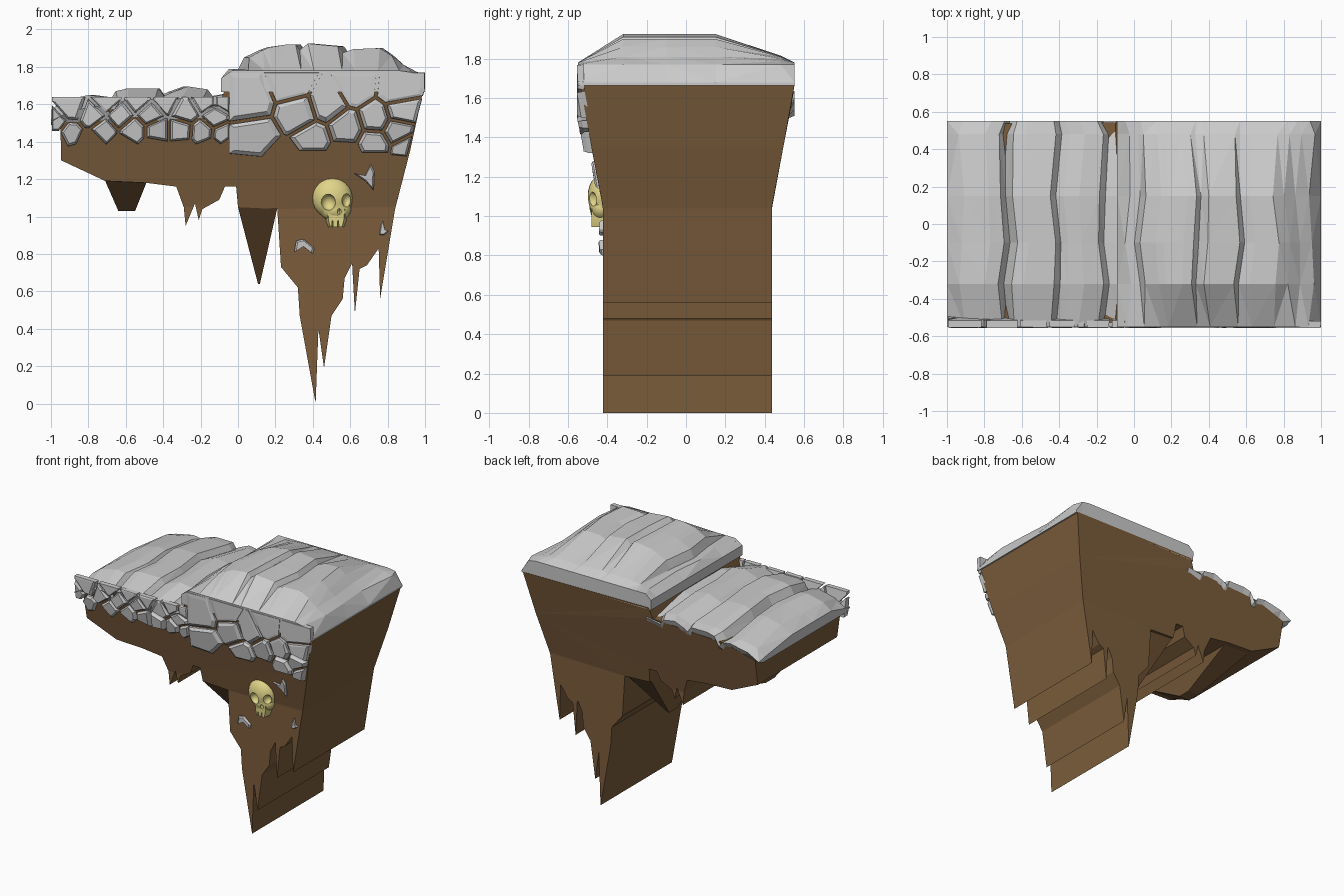
import bpy, bmesh, math, random
from mathutils import Vector

if "Cube" in bpy.data.objects:
    bpy.data.objects.remove(bpy.data.objects["Cube"])

random.seed(4)

def material(name, rgb):
    m = bpy.data.materials.new(name)
    m.diffuse_color = (*rgb, 1)
    m.use_nodes = True
    m.node_tree.nodes["Principled BSDF"].inputs["Base Color"].default_value = m.diffuse_color
    return m

EARTH = material("earth", (0.2, 0.11, 0.045))
BONE = material("bone", (0.75, 0.66, 0.25))

def finish(bm, name, mat=None):
    bmesh.ops.recalc_face_normals(bm, faces=bm.faces)
    me = bpy.data.meshes.new(name)
    bm.to_mesh(me)
    bm.free()
    ob = bpy.data.objects.new(name, me)
    bpy.context.collection.objects.link(ob)
    if mat:
        me.materials.append(mat)
    return ob

def loft(bm, rings):
    """Skin closed rings of points and cap both ends."""
    vs = [[bm.verts.new(p) for p in r] for r in rings]
    n = len(vs[0])
    for a, b in zip(vs, vs[1:]):
        for i in range(n):
            j = (i + 1) % n
            bm.faces.new((a[i], a[j], b[j], b[i]))
    bm.faces.new(vs[0])
    bm.faces.new(vs[-1])

def half_depth(z):
    return 0.43 + 0.115 * min(max((z - 1.05) / 0.6, 0), 1)

def front_y(z):
    return 0.007 - half_depth(z)

# Earth body: jagged front outline run through the depth, flaring towards the top
outline = [(0.99, 1.67), (0.92, 1.35), (0.84, 1.04), (0.82, 0.92), (0.76, 0.56), (0.752, 0.83),
           (0.69, 0.74), (0.65, 0.72), (0.625, 0.48), (0.61, 0.75), (0.57, 0.67), (0.56, 0.56),
           (0.50, 0.47), (0.46, 0.19), (0.43, 0.40), (0.415, 0.0), (0.33, 0.47), (0.32, 0.62),
           (0.23, 0.73), (0.21, 1.04), (0, 1.05), (-0.01, 1.16), (-0.07, 1.16), (-0.10, 1.09),
           (-0.19, 1.04), (-0.21, 0.98), (-0.23, 1.07), (-0.28, 0.95), (-0.29, 1.05),
           (-0.33, 1.16), (-0.49, 1.18), (-0.71, 1.19), (-0.945, 1.30), (-0.95, 1.5),
           (-0.7, 1.57), (-0.1, 1.6), (-0.07, 1.68)]
bm = bmesh.new()
loft(bm, [[(x, y, z) for x, z in outline] for y in (-1, 1)])
for cut in (1.05, 1.35):
    bmesh.ops.bisect_plane(bm, geom=bm.verts[:] + bm.edges[:] + bm.faces[:],
                           plane_co=(0, 0, cut + 0.003), plane_no=(0, 0, 1))
for v in bm.verts:
    v.co.y = 0.007 + v.co.y * half_depth(v.co.z)
bmesh.ops.triangulate(bm, faces=[f for f in bm.faces if len(f.verts) > 4])
finish(bm, "earth_body", EARTH)

# Hanging earth lumps whose tips sit back from the front
def hanging_lump(name, base, tip, y_tip):
    bm = bmesh.new()
    ring = [(x, y, z) for (x, z), y in zip((base[0], base[1], base[1], base[0]),
                                           (-0.42, -0.42, 0.42, 0.42))]
    top = [(x, y, z + 0.06) for x, y, z in ring]
    end = [(x, y, z) for (x, z), y in zip((tip[0], tip[1], tip[1], tip[0]),
                                          (y_tip - .05, y_tip - .05, y_tip + .05, y_tip + .05))]
    loft(bm, [top, ring, end])
    finish(bm, name, EARTH)

hanging_lump("left_lump", [(-0.71, 1.19), (-0.49, 1.18)], [(-0.64, 1.03), (-0.55, 1.03)], -0.1)
hanging_lump("middle_spike", [(0.0, 1.05), (0.21, 1.045)], [(0.107, 0.64), (0.117, 0.64)], 0.0)

# Paving slabs: cross-sections lofted along x, with ridges, grooves and sloped shoulders
COLS = [(-0.55, 0), (-0.32, 1), (-0.1, 1), (0.15, 1), (0.48, 0.25), (0.552, 0)]

def slab(name, stations, edge, bottom, inset):
    bm = bmesh.new()
    rings = []
    last = len(stations) - 1
    for i, (x, z) in enumerate(stations):
        e = min(edge(x, z), z)
        ring = []
        for k, (y, f) in enumerate(COLS):
            wob = 0 if i in (0, last) else 0.018 * math.sin(2.3 * k + 5 * x)
            ring.append((x + wob, y, e + (z - e) * f))
        b = min(bottom, e - 0.01)
        rings.append(ring + [(x, 0.55 - inset, b), (x, inset - 0.55, b)])
    loft(bm, rings)
    bmesh.ops.triangulate(bm, faces=[f for f in bm.faces if len(f.verts) == 4])
    finish(bm, name)

slab("upper_slab", [(-0.09, 1.74), (-0.03, 1.79), (0.02, 1.79), (0.05, 1.85), (0.13, 1.89),
                    (0.17, 1.905), (0.27, 1.92), (0.32, 1.92), (0.345, 1.89), (0.39, 1.925),
                    (0.55, 1.91), (0.575, 1.875), (0.63, 1.895), (0.76, 1.9), (0.82, 1.86),
                    (0.88, 1.81), (0.95, 1.77), (1.0, 1.68)], lambda x, z: 1.78, 1.665, 0.0)
slab("lower_slab", [(-1.0, 1.57), (-0.92, 1.62), (-0.78, 1.65), (-0.71, 1.64), (-0.68, 1.60),
                    (-0.64, 1.67), (-0.58, 1.685), (-0.43, 1.685), (-0.40, 1.645), (-0.36, 1.665),
                    (-0.28, 1.695), (-0.18, 1.68), (-0.15, 1.64), (-0.05, 1.66)],
     lambda x, z: z - 0.06, 1.49, 0.05)

# Facing stones: cells around seed points; undrawn seeds shape the ragged lower edge
def clip(poly, n, d):
    out = []
    for a, b in zip(poly, poly[1:] + poly[:1]):
        da, db = n.dot(a) - d, n.dot(b) - d
        if da <= 0:
            out.append(a)
        if da * db < 0:
            out.append(a.lerp(b, da / (da - db)))
    return out

def raised(bm, poly, depth, sink=0.02):
    c = sum(poly, Vector((0, 0))) / len(poly)
    tx, tz = random.uniform(-0.06, 0.06), random.uniform(-0.06, 0.06)
    rings = []
    for scale, out in ((1, -sink), (0.98, depth * 0.5), (0.78, depth)):
        ring = []
        for p in poly:
            q = c + (p - c) * scale
            lean = (tx * (q.x - c.x) + tz * (q.y - c.y)) if out > 0 else 0
            ring.append((q.x, max(front_y(q.y) - out - lean, -0.555), q.y))
        rings.append(ring)
    loft(bm, rings)

def stones(name, seeds, ghosts, box, extra=(), gap=0.007):
    bm = bmesh.new()
    pts = [Vector(s) for s in seeds + ghosts]
    x0, x1, z0, z1 = box
    for i in range(len(seeds)):
        poly = [Vector(p) for p in ((x0, z0), (x1, z0), (x1, z1), (x0, z1))]
        for n, d in extra:
            poly = clip(poly, Vector(n), d)
        for j, q in enumerate(pts):
            if j != i:
                n = (q - pts[i]).normalized()
                poly = clip(poly, n, n.dot((q + pts[i]) / 2) - gap)
        if len(poly) > 2:
            raised(bm, poly, random.uniform(0.03, 0.045))
    finish(bm, name)

stones("upper_facing_stones",
       [(0.07, 1.62), (0.1, 1.42), (0.28, 1.71), (0.32, 1.55), (0.4, 1.41), (0.48, 1.6),
        (0.63, 1.69), (0.58, 1.47), (0.74, 1.52), (0.73, 1.39), (0.85, 1.67), (0.87, 1.56),
        (0.85, 1.46), (0.9, 1.36)],
       [(0.08, 1.21), (0.24, 1.29), (0.4, 1.28), (0.57, 1.31), (0.73, 1.28), (0.89, 1.27)],
       (-0.05, 1.0, 1.28, 1.77), [((1, -0.27), 0.545)])
stones("lower_facing_stones",
       [(-0.89, 1.58), (-0.53, 1.62), (-0.39, 1.62), (-0.18, 1.62), (-0.63, 1.54), (-0.47, 1.55),
        (-0.28, 1.56), (-0.12, 1.53), (-0.9, 1.44), (-0.72, 1.46), (-0.56, 1.46), (-0.43, 1.46),
        (-0.31, 1.46), (-0.19, 1.45), (-0.08, 1.44), (-0.78, 1.54), (-0.98, 1.5), (-0.7, 1.62),
        (-0.07, 1.62)],
       [(-0.98, 1.4), (-0.86, 1.31), (-0.79, 1.39), (-0.62, 1.36), (-0.45, 1.35), (-0.3, 1.34),
        (-0.15, 1.35), (-0.03, 1.37)],
       (-0.995, -0.045, 1.36, 1.64))

# Small stone chips set in the earth
bm = bmesh.new()
for pieces in ([(0.62, 1.23), (0.68, 1.22), (0.71, 1.28), (0.73, 1.24), (0.725, 1.14), (0.68, 1.19)],
               [(0.30, 0.81), (0.31, 0.87), (0.35, 0.88), (0.41, 0.83), (0.40, 0.80), (0.35, 0.84)],
               [(0.755, 0.9), (0.765, 0.96), (0.775, 0.98), (0.785, 0.93), (0.805, 0.92), (0.78, 0.9)]):
    raised(bm, [Vector(p) for p in pieces], 0.018, 0.01)
finish(bm, "stone_chips")

# Skull: rounded cranium and muzzle with carved sockets, nose and tooth gaps
def ellipsoid(name, loc, radii, segments=24):
    bm = bmesh.new()
    bmesh.ops.create_uvsphere(bm, u_segments=segments, v_segments=segments // 2, radius=1)
    for v in bm.verts:
        v.co = Vector(loc) + Vector([a * r for a, r in zip(v.co, radii)])
    return finish(bm, name, BONE)

def combine(target, other, op):
    m = target.modifiers.new("cut", 'BOOLEAN')
    m.operation, m.object, m.solver = op, other, 'EXACT'
    bpy.context.view_layer.objects.active = target
    bpy.ops.object.modifier_apply(modifier=m.name)
    bpy.data.objects.remove(other)

skull = ellipsoid("skull", (0.505, -0.425, 1.1), (0.108, 0.075, 0.112))
combine(skull, ellipsoid("cheeks", (0.52, -0.43, 1.04), (0.085, 0.06, 0.065)), 'UNION')
bm = bmesh.new()
loft(bm, [[(0.525 + sx * w, y, z) for sx, y in ((-1, -0.41), (-0.7, -0.48), (0.7, -0.48), (1, -0.41))]
          for w, z in ((0.065, 1.04), (0.058, 0.98), (0.045, 0.945))])
combine(skull, finish(bm, "muzzle", BONE), 'UNION')
for loc, radii in (((0.482, -0.50, 1.075), (0.04, 0.045, 0.045)),
                   ((0.585, -0.49, 1.085), (0.03, 0.045, 0.04)),
                   ((0.542, -0.50, 1.025), (0.013, 0.03, 0.02)),
                   ((0.505, -0.48, 0.945), (0.004, 0.03, 0.035)),
                   ((0.535, -0.48, 0.945), (0.004, 0.03, 0.035))):
    combine(skull, ellipsoid("cutter", loc, radii, 16), 'DIFFERENCE')
bpy.ops.object.select_all(action='DESELECT')
skull.select_set(True)
bpy.context.view_layer.objects.active = skull
bpy.ops.object.shade_smooth_by_angle(angle=math.radians(35))
